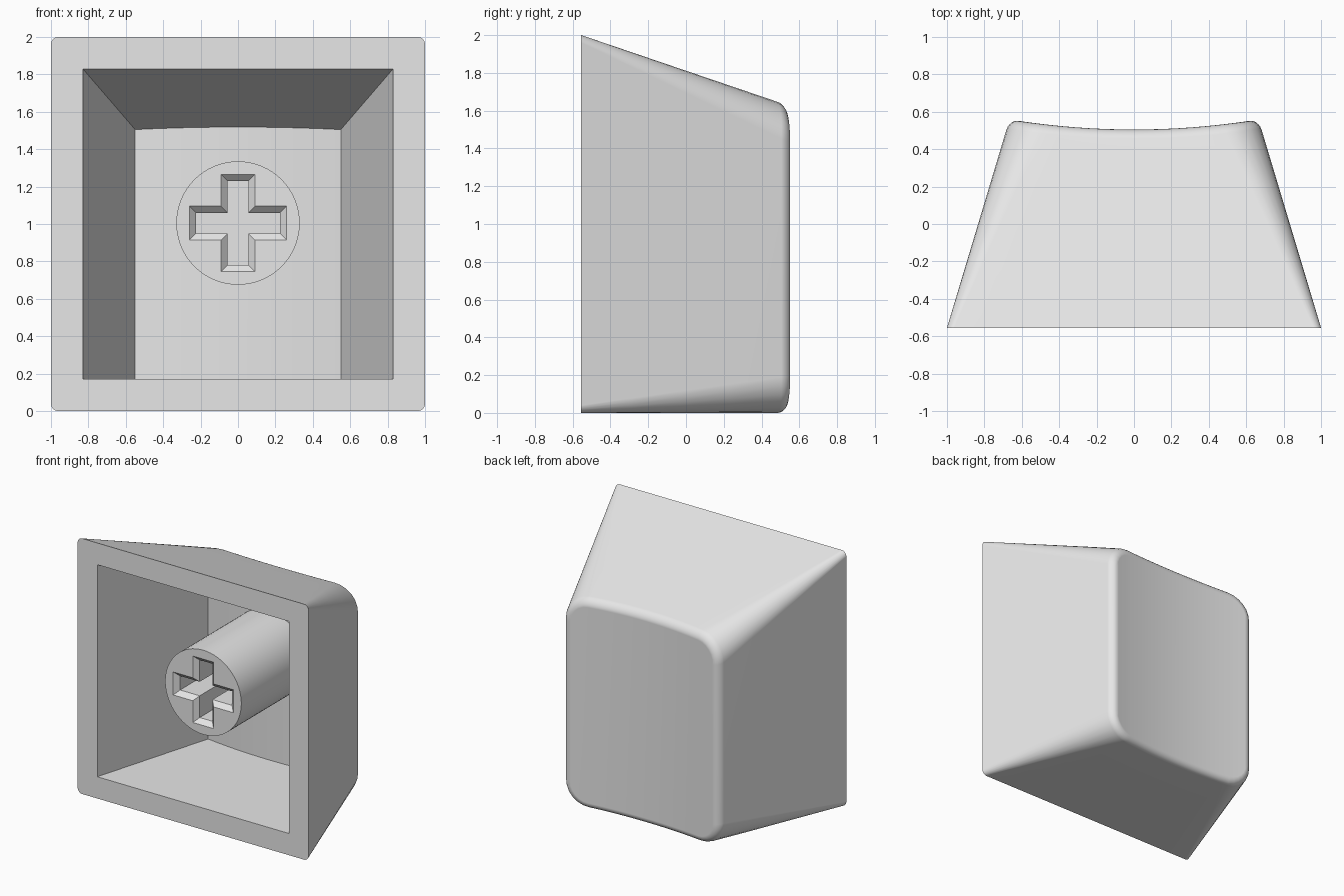
import bpy
import bmesh
from math import cos, sin, pi

FRONT = -0.555   # open side
BACK = 0.555     # rim of the dished face
EDGE = 0.05      # rounding of the dished face's border
STEM_Z = 1.005

default = bpy.data.objects.get("Cube")
if default:
    bpy.data.objects.remove(default, do_unlink=True)

grey = bpy.data.materials.new("light_grey_plastic")
grey.use_nodes = True
grey.diffuse_color = (0.8, 0.8, 0.8, 1)
bsdf = next(n for n in grey.node_tree.nodes if n.type == 'BSDF_PRINCIPLED')
bsdf.inputs["Base Color"].default_value = (0.8, 0.8, 0.8, 1)


def finish(bm, name):
    bmesh.ops.remove_doubles(bm, verts=bm.verts, dist=0.0001)
    bmesh.ops.recalc_face_normals(bm, faces=bm.faces)
    mesh = bpy.data.meshes.new(name)
    bm.to_mesh(mesh)
    bm.free()
    mesh.materials.append(grey)
    obj = bpy.data.objects.new(name, mesh)
    bpy.context.collection.objects.link(obj)
    bpy.ops.object.select_all(action='DESELECT')
    obj.select_set(True)
    bpy.context.view_layer.objects.active = obj
    bpy.ops.object.shade_smooth_by_angle(angle=pi / 6)
    weighted = obj.modifiers.new("even_shading", 'WEIGHTED_NORMAL')
    weighted.keep_sharp = True
    return obj


def bridge(bm, a, b):
    n = len(a)
    for i in range(n):
        j = (i + 1) % n
        bm.faces.new((a[i], a[j], b[j], b[i]))


def ring(bm, y, half, low, high, radius, drop, reach, slope):
    """Rounded rectangle in x and z, dished towards the front by drop."""
    rise = (high - low) / 2
    flat = half - radius
    arc = [(radius * cos(k * pi / 12), radius * sin(k * pi / 12)) for k in range(7)]
    upper = [(flat + x, rise - radius + z) for x, z in arc]
    upper += [(flat * (1 - k / 6), rise) for k in range(1, 12)]
    upper += [(-flat - x, rise - radius + z) for x, z in reversed(arc)]
    verts = []
    for x, z in upper + [(x, -z) for x, z in reversed(upper)]:
        dip = drop * max(0, 1 - (x / reach) ** 2)
        stretch = 1 + slope * dip / (high - low)
        verts.append(bm.verts.new((x, y - dip, low + (rise + z) * stretch)))
    return verts


def cap(bm, loop):
    n = len(loop)
    for i in range(n // 2 - 1):
        bm.faces.new((loop[i], loop[i + 1], loop[n - 2 - i], loop[n - 1 - i]))


# Tapered shell: outer walls, rounded border, dished face, hollow inside
bm = bmesh.new()
outer = []
for step in range(5):
    t = step / 4
    d = t * (BACK - EDGE - FRONT)
    outer.append(ring(bm, FRONT + d, 1 - 0.3 * d, 0, 2 - 0.34 * d,
                      0.04 + 0.15 * t, 0.05 * t, 0.64, 0.34))
for step in range(1, 6):
    a = step * pi / 10
    inset = EDGE * (1 - cos(a))
    up = EDGE * sin(a)
    d = BACK - EDGE - FRONT + up
    outer.append(ring(bm, FRONT + d, 1 - 0.3 * d - inset, inset,
                      2 - 0.34 * d - inset, 0.19 - inset, 0.05, 0.64, 0.34))
mouth = ring(bm, FRONT, 0.83, 0.17, 1.83, 0, 0, 1, 0)
ceiling = ring(bm, 0.415, 0.55, 0.17, 1.505, 0, 0.04, 0.55, 0.335)
for a, b in zip(outer, outer[1:]):
    bridge(bm, a, b)
cap(bm, outer[-1])
bridge(bm, outer[0], mouth)
bridge(bm, mouth, ceiling)
cap(bm, ceiling)
finish(bm, "keycap_shell")


# Round stem with a chamfered cross socket
def cross(bm, y, arm, width):
    points = []
    corner = [(arm, -width), (arm, width), (width, width)]
    for _ in range(4):
        points += corner
        corner = [(-z, x) for x, z in corner]
    return [bm.verts.new((x, y, STEM_Z + z)) for x, z in points]


def circle(bm, y, radius, sides=64):
    return [bm.verts.new((radius * cos(2 * pi * k / sides), y,
                          STEM_Z + radius * sin(2 * pi * k / sides)))
            for k in range(sides)]


bm = bmesh.new()
stem_front = -0.43
front_circle = circle(bm, stem_front, 0.33)
back_circle = circle(bm, 0.45, 0.33)
bridge(bm, front_circle, back_circle)
bm.faces.new(back_circle)
socket = [cross(bm, stem_front, 0.26, 0.09),
          cross(bm, stem_front + 0.035, 0.225, 0.055),
          cross(bm, stem_front + 0.45, 0.225, 0.055)]
for a, b in zip(socket, socket[1:]):
    bridge(bm, a, b)
bm.faces.new(socket[-1])
border = [e for e in bm.edges if len(e.link_faces) == 1]
bmesh.ops.triangle_fill(bm, edges=border, use_beauty=True, normal=(0, -1, 0))
finish(bm, "stem")
